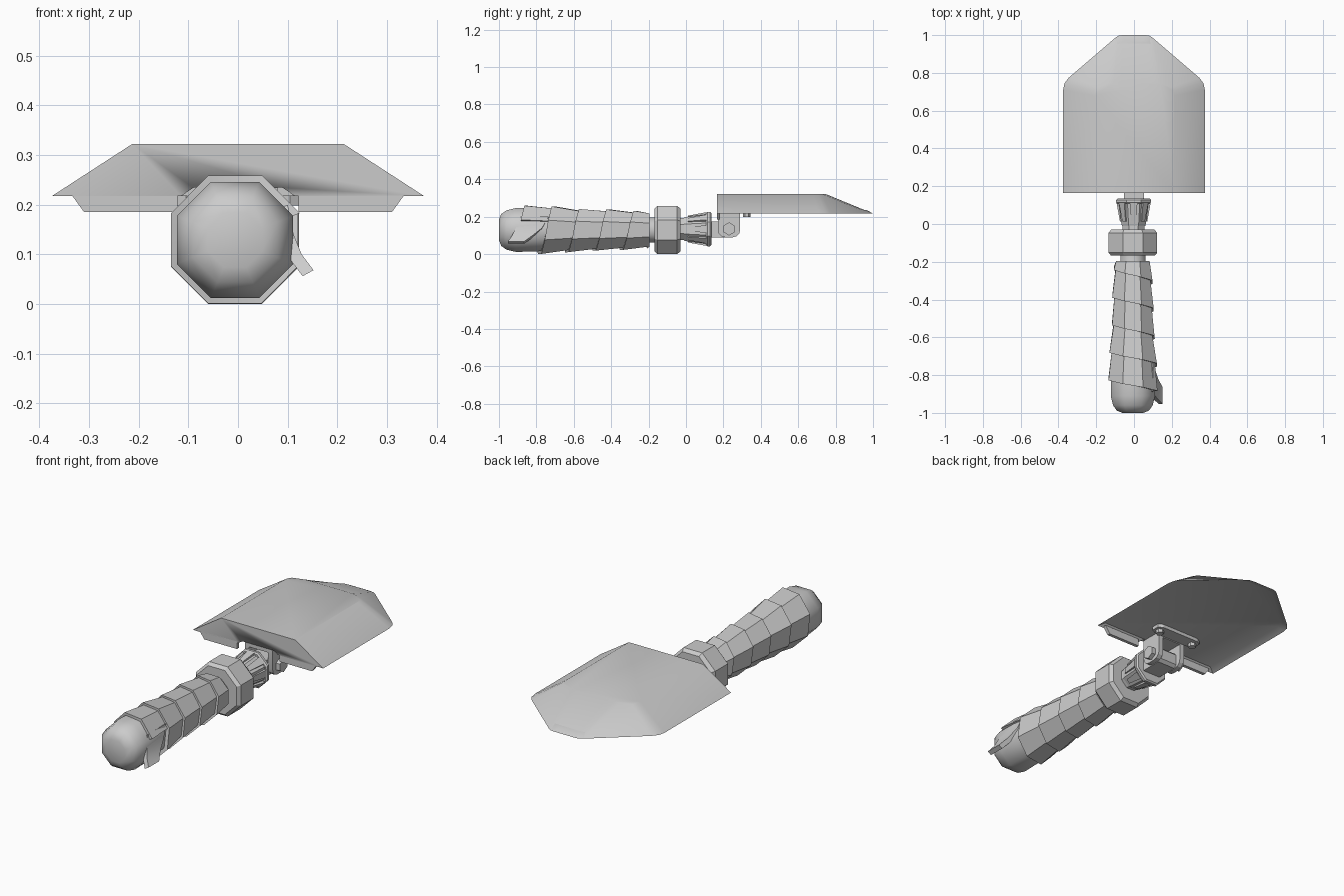
import bpy, bmesh, math
from math import pi, cos, sin, radians

if "Cube" in bpy.data.objects:
    bpy.data.objects.remove(bpy.data.objects["Cube"])

CX, CZ = -0.006, 0.129          # handle axis


def make(name, verts, faces, angle=30):
    me = bpy.data.meshes.new(name)
    me.from_pydata(verts, [], faces)
    bm = bmesh.new()
    bm.from_mesh(me)
    bmesh.ops.recalc_face_normals(bm, faces=bm.faces)
    bm.to_mesh(me)
    bm.free()
    ob = bpy.data.objects.new(name, me)
    bpy.context.collection.objects.link(ob)
    bpy.ops.object.select_all(action='DESELECT')
    ob.select_set(True)
    bpy.context.view_layer.objects.active = ob
    bpy.ops.object.shade_smooth_by_angle(angle=radians(angle))
    return ob


def loft(name, rings, angle=30):
    n = len(rings[0])
    verts = [v for r in rings for v in r]
    faces = [list(range(n)), [len(verts) - n + i for i in range(n)]]
    for k in range(len(rings) - 1):
        for i in range(n):
            j = (i + 1) % n
            faces.append([k * n + i, k * n + j, (k + 1) * n + j, (k + 1) * n + i])
    return make(name, verts, faces, angle)


def lathe(name, profile, cx=CX, cz=CZ, angle=30, n=8):
    """Octagonal turning along y; profile = (y, distance to flat)."""
    rings = []
    for y, ap in profile:
        r = ap / cos(pi / n)
        rings.append([(cx + r * cos(2 * pi * (i + .5) / n), y,
                       cz + r * sin(2 * pi * (i + .5) / n)) for i in range(n)])
    return loft(name, rings, angle)


def prism(name, pts, axis, a, b):
    place = {'x': lambda p, d: (d, p[0], p[1]),
             'y': lambda p, d: (p[0], d, p[1]),
             'z': lambda p, d: (p[0], p[1], d)}[axis]
    return loft(name, [[place(p, d) for p in pts] for d in (a, b)])


def circle(cx, cy, r, n):
    return [(cx + r * cos(2 * pi * (i + .5) / n), cy + r * sin(2 * pi * (i + .5) / n))
            for i in range(n)]


# handle core with rounded end, and collar
lathe("handle_core", [(-1, .055), (-.988, .085), (-.96, .105), (-.91, .117), (-.8, .115),
                      (-.7, .103), (-.55, .088), (-.4, .088), (-.25, .075),
                      (-.22, .066), (-.15, .066)], angle=50)
lathe("collar", [(-.168, .115), (-.152, .129), (-.048, .129), (-.03, .115)])

# cloth wrap: wedge section swept along a helix, rear edge standing proud
base = [(-1, .118), (-.9, .118), (-.7, .113), (-.55, .097), (-.4, .097), (-.25, .088), (0, .085)]


def radius(y):
    for (y0, r0), (y1, r1) in zip(base, base[1:]):
        if y <= y1:
            return r0 + (r1 - r0) * (y - y0) / (y1 - y0)
    return base[-1][1]


rings = []
for k in range(-2, 36):
    phi = (k + .5) * pi / 4
    y = -.235 - .146 * phi / (2 * pi)
    front = min(y + .165, -.195)
    section = [(y, radius(y) + .013), (front, radius(front) + .001),
               (front, radius(front) - .012), (y, radius(y) - .01)]
    rings.append([(CX - r / cos(pi / 8) * cos(phi), py, CZ + r / cos(pi / 8) * sin(phi))
                  for py, r in section])
loft("handle_wrap", rings)

# loose tail of the wrap
rows = [(.1, -.885, -.735, .2), (.112, -.91, -.77, .14), (.128, -.93, -.82, .1),
        (.152, -.952, -.865, .068)]
loft("wrap_tail", [[(x, y0, z), (x, y1, z), (x - .022, y1, z - .012), (x - .022, y0, z - .012)]
                   for x, y0, y1, z in rows])

# locking nut with ribs, neck behind it
NX, NZ = -.002, .134
lathe("neck", [(-.04, .058), (.02, .058)], NX, NZ)
lathe("locking_nut", [(-.01, .062), (.01, .066), (.108, .078), (.108, .085), (.115, .092),
                      (.128, .092), (.135, .085)], NX, NZ)
for i in range(8):
    a = i * pi / 4
    u, t = (cos(a), sin(a)), (-sin(a), cos(a))
    loft("nut_rib_%d" % i, [[(NX + u[0] * r + t[0] * s, y, NZ + u[1] * r + t[1] * s)
                             for r, s in ((r0, -w), (r1, -w), (r1, w), (r0, w))]
                            for y, r0, r1, w in ((.012, .05, .072, .012), (.11, .06, .09, .02))])

# hinge block, fork ears, pivot bolt
prism("hinge_block", [(.12, .09), (.25, .09), (.265, .105), (.265, .16), (.25, .175), (.12, .175)],
      'x', -.052, .052)
ear = [(.17, .225), (.17, .13)]
ear += [(.21 - .04 * cos(a), .13 - .04 * sin(a)) for a in (pi / 6, pi / 3, pi / 2)]
ear += [(.25 + .04 * cos(a), .13 - .04 * sin(a)) for a in (pi / 2, pi / 3, pi / 6)]
ear += [(.29, .13), (.29, .225)]
for side, s in (("left", -1), ("right", 1)):
    prism("fork_ear_" + side, ear, 'x', s * .055, s * .08)
    prism("pivot_head_" + side, circle(.23, .135, .035, 6), 'x', s * .08, s * .102)
prism("fork_bridge", [(-.08, .17), (.08, .17), (.08, .29), (-.08, .29)], 'z', .212, .236)

# cross bar with two bolts under the blade
bar = [(-.11, .29), (.11, .29), (.135, .305), (.135, .345), (.11, .36),
       (-.11, .36), (-.135, .345), (-.135, .305)]
prism("mount_bar", bar, 'z', .217, .237)
for side, s in (("left", -1), ("right", 1)):
    prism("mount_bolt_" + side, circle(s * .105, .325, .02, 6), 'z', .198, .22)

# blade: flat crown sloping to a pointed rim, shallow recess underneath
rim = [(.375, .165), (.375, .71), (.368, .745), (.345, .775), (.1, .985), (.082, .997), (.06, 1.0)]
crown = [(.213, .165), (.213, .68), (.21, .705), (.198, .725), (.14, .742), (.11, .744), (.07, .745)]
inner = [(.34, .185), (.34, .71), (.335, .735), (.318, .76), (.085, .955), (.07, .965), (.05, .967)]


def outline(half, z):
    return [(x, y, z) for x, y in half] + [(-x, y, z) for x, y in reversed(half)]


blade = loft("blade", [outline(crown, .322), outline(rim, .217), outline(inner, .235)], 40)

# notch in the rear edge for the fork
notch = prism("notch_cutter", [(-.122, .15), (.122, .15), (.122, .212), (.09, .234),
                               (-.09, .234), (-.122, .212)], 'y', .1, .2)
notch.hide_render = True
mod = blade.modifiers.new("notch", 'BOOLEAN')
mod.operation = 'DIFFERENCE'
mod.solver = 'EXACT'
mod.object = notch
bpy.context.view_layer.objects.active = blade
bpy.ops.object.modifier_apply(modifier=mod.name)
bpy.data.objects.remove(notch)

# rear lips hanging below the blade
for side, s in (("left", -1), ("right", 1)):
    prism("rear_lip_" + side, [(s * .122, .185), (s * .31, .185), (s * .338, .224),
                               (s * .122, .224)], 'y', .165, .182)
